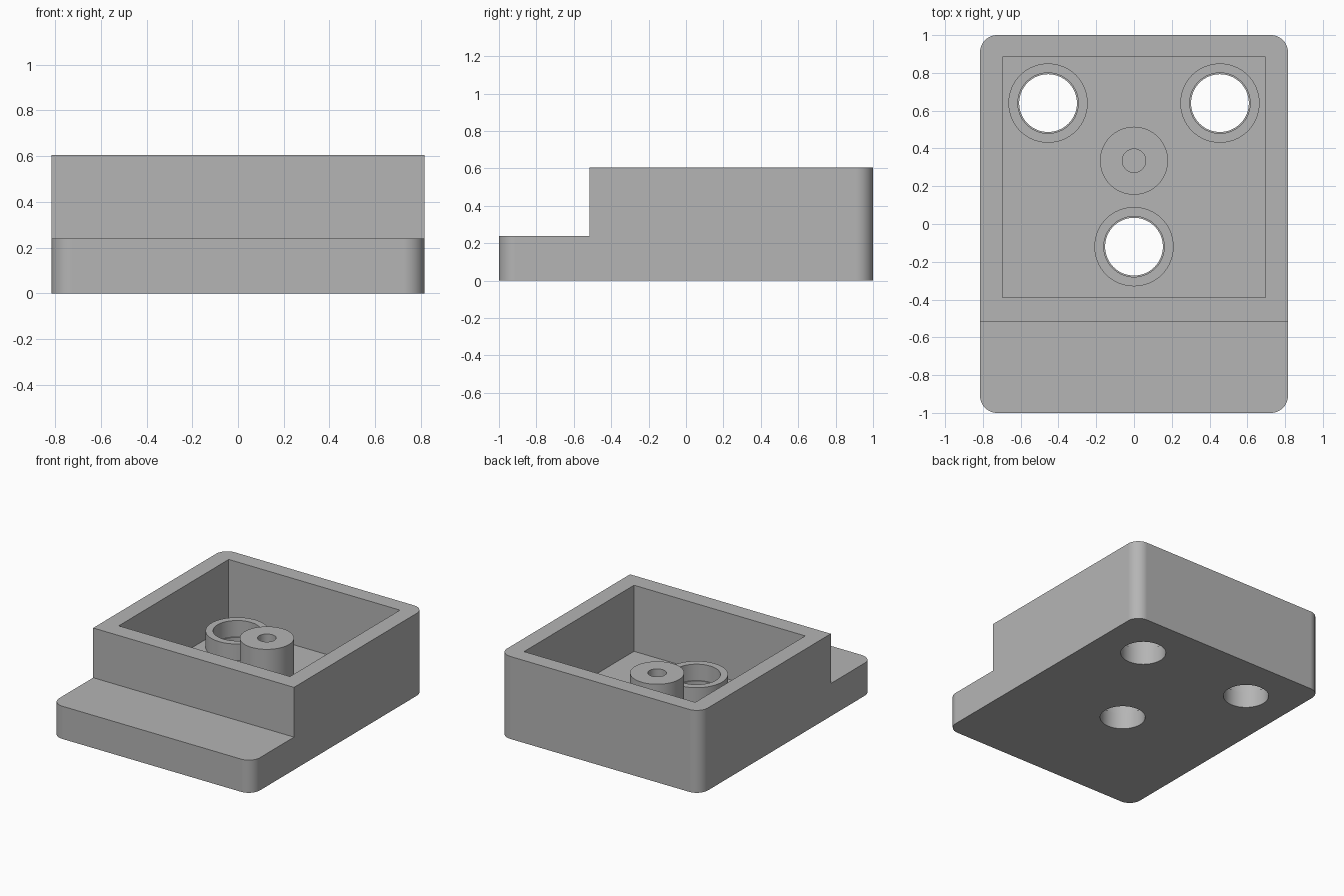
import bpy, bmesh, math

if "Cube" in bpy.data.objects:
    bpy.data.objects.remove(bpy.data.objects["Cube"], do_unlink=True)

GREY = (0.46, 0.46, 0.46, 1)
HALF_W, TOP, FLOOR, STEP = 0.815, 0.605, 0.12, 0.24
HOLES = [(-0.455, 0.64), (0.455, 0.64), (0, -0.12)]

mat = bpy.data.materials.new("plain grey")
mat.use_nodes = True
mat.diffuse_color = GREY
mat.node_tree.nodes["Principled BSDF"].inputs["Base Color"].default_value = GREY


def finish(name, bm):
    bmesh.ops.recalc_face_normals(bm, faces=bm.faces)
    mesh = bpy.data.meshes.new(name)
    bm.to_mesh(mesh)
    bm.free()
    mesh.materials.append(mat)
    ob = bpy.data.objects.new(name, mesh)
    bpy.context.collection.objects.link(ob)
    return ob


def prism(name, outline, z0, z1):
    bm = bmesh.new()
    face = bm.faces.new([bm.verts.new((x, y, z0)) for x, y in outline])
    top = bmesh.ops.extrude_face_region(bm, geom=[face])["geom"]
    bmesh.ops.translate(bm, vec=(0, 0, z1 - z0),
                        verts=[v for v in top if isinstance(v, bmesh.types.BMVert)])
    return finish(name, bm)


def circle(x, y, r, start=0, sweep=math.tau, n=64):
    return [(x + r * math.cos(start + sweep * i / n),
             y + r * math.sin(start + sweep * i / n)) for i in range(n)]


def rect(x0, x1, y0, y1):
    return [(x0, y0), (x1, y0), (x1, y1), (x0, y1)]


def lathe(name, profile, x, y, n=64):
    # Spin a closed or axis-touching profile of (radius, height) points
    bm = bmesh.new()
    vs = [bm.verts.new((r, 0, z)) for r, z in profile]
    edges = [bm.edges.new((vs[i - 1], vs[i])) for i in range(len(vs))
             if profile[i - 1][0] + profile[i][0] > 0]
    bmesh.ops.spin(bm, geom=vs + edges, cent=(0, 0, 0), axis=(0, 0, 1),
                   angle=math.tau, steps=n)
    bmesh.ops.remove_doubles(bm, verts=bm.verts, dist=0.0001)
    bmesh.ops.translate(bm, verts=bm.verts, vec=(x, y, 0))
    return finish(name, bm)


def activate(ob):
    bpy.ops.object.select_all(action="DESELECT")
    ob.select_set(True)
    bpy.context.view_layer.objects.active = ob


def cut(ob, cutter):
    mod = ob.modifiers.new("cut", "BOOLEAN")
    mod.operation = "DIFFERENCE"
    mod.solver = "EXACT"
    mod.object = cutter
    activate(ob)
    bpy.ops.object.modifier_apply(modifier=mod.name)
    bpy.data.objects.remove(cutter, do_unlink=True)


# Housing: rounded block with a low front ledge
R = 0.09
outline = []
for i, (sx, sy) in enumerate([(1, 1), (-1, 1), (-1, -1), (1, -1)]):
    arc = circle(sx * (HALF_W - R), sy * (1 - R), R, i * math.pi / 2, math.pi / 2, 12)
    end = (i + 1) * math.pi / 2
    outline += arc + [(sx * (HALF_W - R) + R * math.cos(end),
                       sy * (1 - R) + R * math.sin(end))]
housing = prism("housing", outline, 0, TOP)
cut(housing, prism("ledge_cutter", rect(-1, 1, -1.2, -0.515), STEP, 1))

# Open tray and through holes
cut(housing, prism("tray_cutter", rect(-0.695, 0.695, -0.39, 0.885), FLOOR, 1))
for x, y in HOLES:
    cut(housing, prism("hole_cutter", circle(x, y, 0.153), -0.1, 0.3))

# Raised collars around the holes
parts = [housing]
for name, (x, y) in zip(("collar_right", "collar_left", "collar_front"), HOLES):
    parts.append(lathe(name, [(0.16, FLOOR - 0.01), (0.21, FLOOR - 0.01),
                              (0.21, STEP), (0.16, STEP)], x, y))

# Centre post with a blind screw hole
parts.append(lathe("screw_post", [(0, FLOOR - 0.01), (0.18, FLOOR - 0.01), (0.18, 0.425),
                                  (0.062, 0.425), (0.062, FLOOR + 0.01),
                                  (0, FLOOR + 0.01)], 0, 0.335))

for ob in parts:
    activate(ob)
    bpy.ops.object.shade_smooth_by_angle(angle=math.radians(30))
    ob.modifiers.new("even_shading", "WEIGHTED_NORMAL").keep_sharp = True
